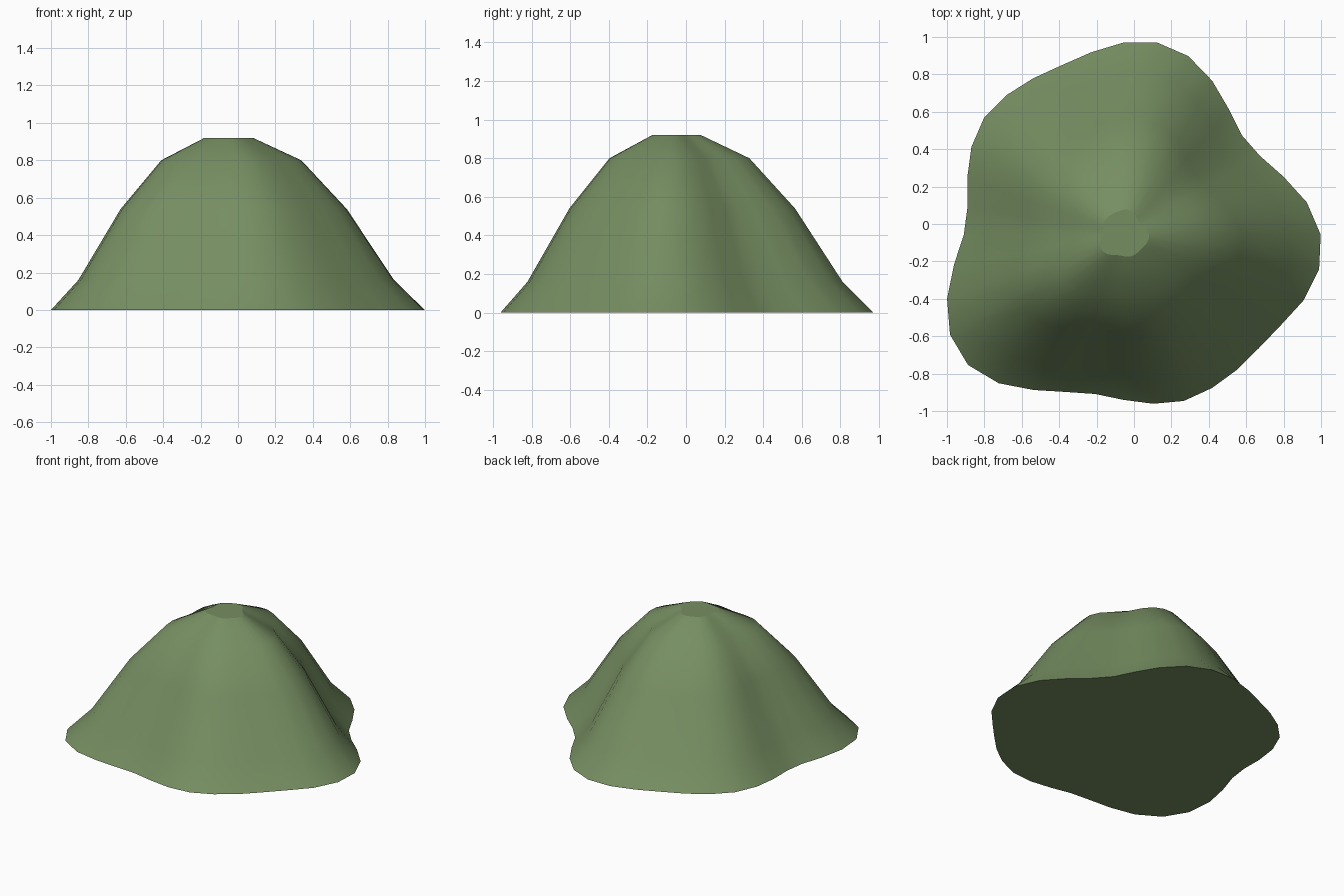
import bpy
import bmesh
from math import cos, sin, tau

if "Cube" in bpy.data.objects:
    bpy.data.objects.remove(bpy.data.objects["Cube"], do_unlink=True)

# Grass colour
grass = bpy.data.materials.new("grass_green")
grass.use_nodes = True
colour = (0.18, 0.27, 0.12, 1)
grass.diffuse_color = colour
bsdf = next(n for n in grass.node_tree.nodes if n.type == "BSDF_PRINCIPLED")
bsdf.inputs["Base Color"].default_value = colour
bsdf.inputs["Roughness"].default_value = 0.9

# Wavy outline: radius at even steps around the summit
OUTLINE = [1.055, .996, .91, .843, .827, .877, .95, 1.016, 1.043,
           1.027, .99, .964, .965, .973, .972, .938, .888, .846,
           .853, .919, 1.003, 1.07, 1.084, 1.037, .959, .895, .865,
           .883, .918, .946, .947, .944, .945, .971, 1.026, 1.063]
# Hill profile: (outline scale, height)
PROFILE = [(1, 0), (.845, .16), (.605, .54), (.375, .8), (.13, .92)]
SUMMIT = -.057

bm = bmesh.new()
count = len(OUTLINE)
rings = []
for scale, z in PROFILE:
    ring = []
    for i, radius in enumerate(OUTLINE):
        a = tau * i / count
        ring.append(bm.verts.new((SUMMIT + scale * radius * cos(a),
                                  SUMMIT + scale * radius * sin(a), z)))
    rings.append(ring)

# Smooth slopes
for low, high in zip(rings, rings[1:]):
    for i in range(count):
        j = (i + 1) % count
        bm.faces.new((low[i], low[j], high[j], high[i])).smooth = True

# Flat base and flat summit
bm.faces.new(rings[0][::-1])
bm.faces.new(rings[-1])

mesh = bpy.data.meshes.new("hill")
bm.to_mesh(mesh)
bm.free()
mesh.materials.append(grass)
hill = bpy.data.objects.new("hill", mesh)
bpy.context.collection.objects.link(hill)
